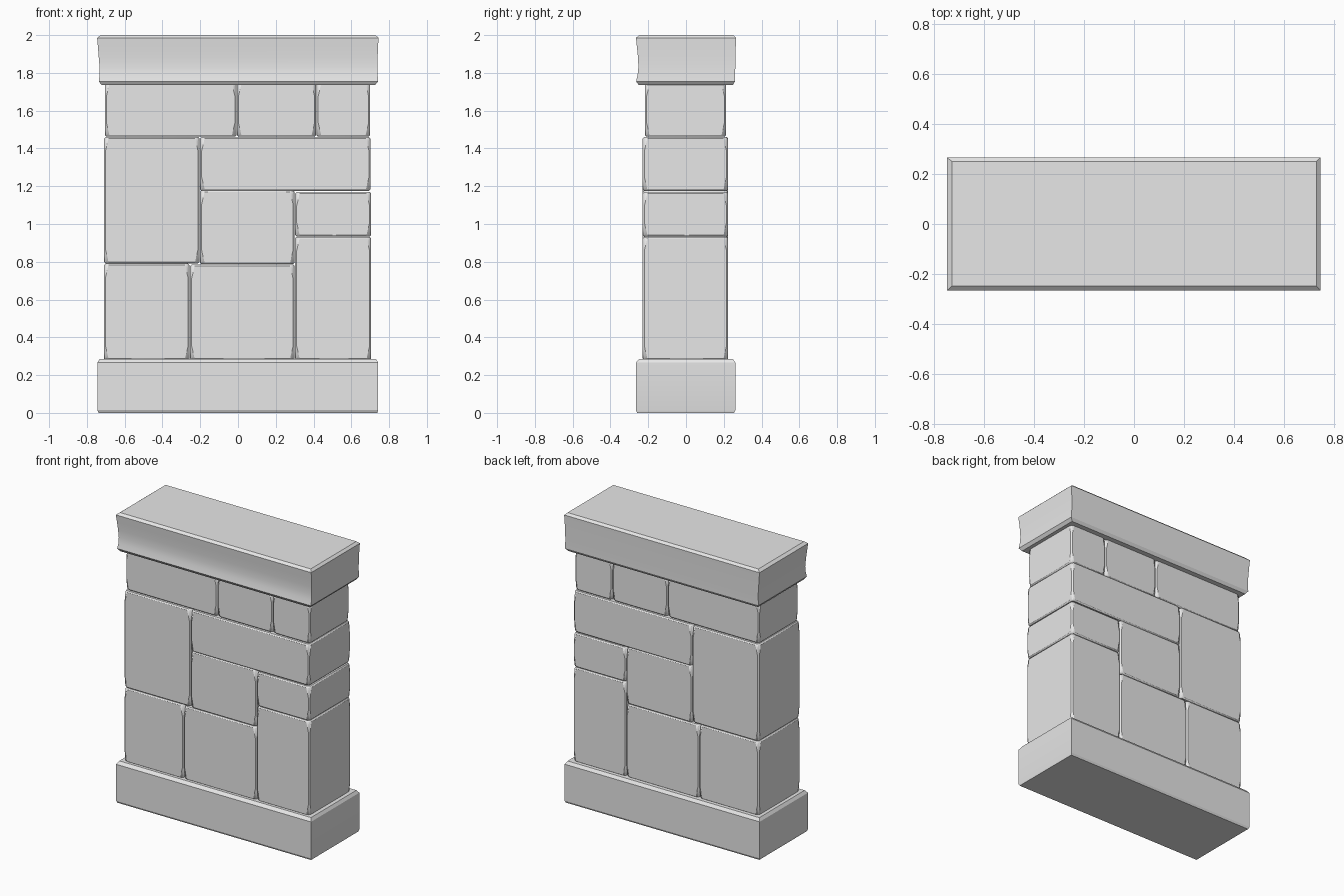
import bpy, bmesh
from mathutils import Vector

if "Cube" in bpy.data.objects:
    bpy.data.objects.remove(bpy.data.objects["Cube"], do_unlink=True)

stone_mat = bpy.data.materials.new("stone_grey")
stone_mat.use_nodes = True
GREY = (0.8, 0.8, 0.8, 1)
stone_mat.diffuse_color = GREY
stone_mat.node_tree.nodes["Principled BSDF"].inputs["Base Color"].default_value = GREY


def finish(bm, name, angle):
    bmesh.ops.recalc_face_normals(bm, faces=bm.faces)
    mesh = bpy.data.meshes.new(name)
    bm.to_mesh(mesh)
    bm.free()
    mesh.materials.append(stone_mat)
    ob = bpy.data.objects.new(name, mesh)
    bpy.context.collection.objects.link(ob)
    bpy.ops.object.select_all(action="DESELECT")
    ob.select_set(True)
    bpy.context.view_layer.objects.active = ob
    bpy.ops.object.shade_smooth_by_angle(angle=angle)
    return ob


def block(name, x0, x1, z0, z1, front, back):
    """Stone block with tapered chipped corners and a fine bevel."""
    bm = bmesh.new()
    bmesh.ops.create_cube(bm, size=1)
    centre = Vector(((x0 + x1) / 2, (front + back) / 2, (z0 + z1) / 2))
    size = Vector((x1 - x0, back - front, z1 - z0))
    for v in bm.verts:
        v.co = centre + v.co * size
    for corner in [v.co.copy() for v in bm.verts]:
        side = Vector([1 if c > m else -1 for c, m in zip(corner, centre)])
        # long sliver down the upright edge, short along the others
        normal = Vector((side.x / 0.018, side.y / 0.018, side.z / 0.075))
        cut = corner - Vector((0, 0, side.z * 0.075))
        bmesh.ops.bisect_plane(bm, geom=bm.verts[:] + bm.edges[:] + bm.faces[:],
                               plane_co=cut, plane_no=normal, clear_outer=True)
        bmesh.ops.holes_fill(bm, edges=[e for e in bm.edges if e.is_boundary])
    ob = finish(bm, name, 0.4)
    bevel = ob.modifiers.new("worn_edges", "BEVEL")
    bevel.width = 0.008
    bevel.segments = 1
    bevel.limit_method = "ANGLE"


def slab(name, sections):
    """Loft rectangles given as height, left x, right x, front y, back y."""
    bm = bmesh.new()
    rings = [[bm.verts.new((x, y, z)) for x, y in ((a, f), (b, f), (b, k), (a, k))]
             for z, a, b, f, k in sections]
    for low, high in zip(rings, rings[1:]):
        for i in range(4):
            j = (i + 1) % 4
            bm.faces.new((low[i], low[j], high[j], high[i]))
    bm.faces.new(rings[0])
    bm.faces.new(rings[-1])
    finish(bm, name, 0.45)


# Plinth with a chamfered top
slab("base_slab", [
    (0, -0.738, 0.738, -0.258, 0.255),
    (0.014, -0.745, 0.742, -0.265, 0.262),
    (0.266, -0.745, 0.742, -0.265, 0.262),
    (0.286, -0.732, 0.73, -0.247, 0.247),
])

# Wall stones: name, x range, z range
lower = [
    ("lower_stone_a", -0.71, -0.256, 0.28, 0.79),
    ("lower_stone_b", -0.254, 0.3, 0.28, 0.785),
    ("lower_stone_c", 0.302, 0.705, 0.28, 0.932),
    ("tall_stone", -0.71, -0.203, 0.792, 1.46),
    ("middle_stone", -0.201, 0.3, 0.787, 1.178),
    ("small_stone", 0.302, 0.705, 0.934, 1.169),
    ("long_stone", -0.201, 0.702, 1.176, 1.46),
]
upper = [
    ("upper_stone_a", -0.705, -0.008, 1.462, 1.75),
    ("upper_stone_b", -0.006, 0.414, 1.462, 1.75),
    ("upper_stone_c", 0.416, 0.7, 1.462, 1.75),
]
for stone in lower:
    block(*stone, -0.229, 0.223)
for stone in upper:
    block(*stone, -0.217, 0.212)

# Capstone, slightly hollowed on the front and ends
slab("cap_slab", [
    (1.735, -0.722, 0.725, -0.25, 0.247),
    (1.755, -0.737, 0.742, -0.264, 0.26),
    (1.79, -0.733, 0.739, -0.256, 0.26),
    (1.83, -0.733, 0.738, -0.252, 0.261),
    (1.88, -0.737, 0.739, -0.254, 0.262),
    (1.93, -0.741, 0.741, -0.259, 0.263),
    (1.985, -0.746, 0.744, -0.265, 0.265),
    (2.0, -0.727, 0.728, -0.248, 0.25),
])
